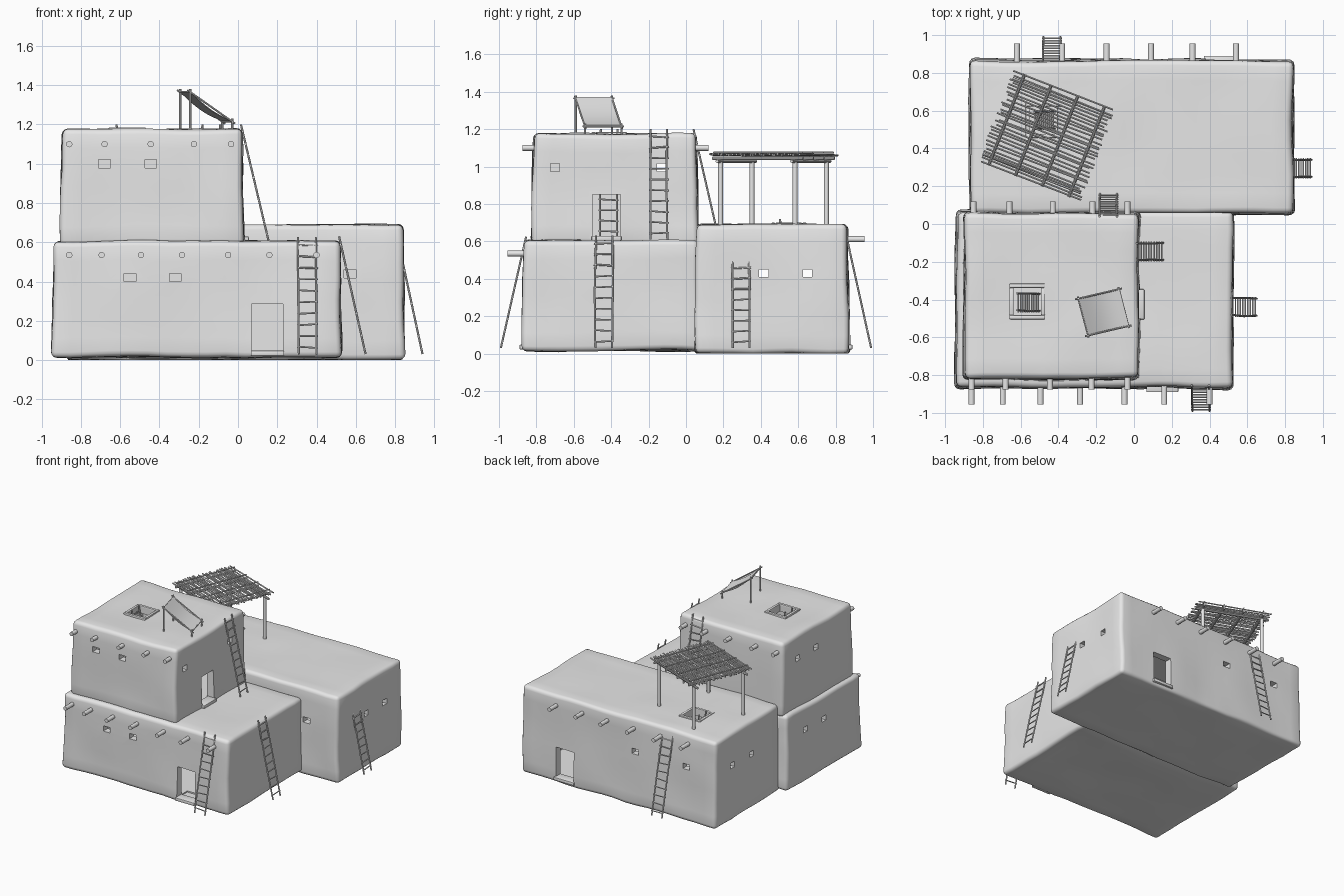
import bpy, bmesh, math, random
from mathutils import Vector, Matrix, noise

random.seed(4)
if "Cube" in bpy.data.objects:
    bpy.data.objects.remove(bpy.data.objects["Cube"])

adobe = bpy.data.materials.new("plain_grey")
adobe.use_nodes = True
adobe.diffuse_color = (0.8, 0.8, 0.8, 1)
adobe.node_tree.nodes["Principled BSDF"].inputs["Base Color"].default_value = (0.8, 0.8, 0.8, 1)


def finish(name, bm, angle=40):
    mesh = bpy.data.meshes.new(name)
    bm.to_mesh(mesh)
    bm.free()
    mesh.materials.append(adobe)
    ob = bpy.data.objects.new(name, mesh)
    bpy.context.scene.collection.objects.link(ob)
    if angle:
        smooth(ob, angle)
    return ob


def smooth(ob, angle):
    bpy.ops.object.select_all(action="DESELECT")
    ob.select_set(True)
    bpy.context.view_layer.objects.active = ob
    bpy.ops.object.shade_smooth_by_angle(angle=math.radians(angle))


def add_box(bm, lo, hi):
    lo, hi = Vector(lo), Vector(hi)
    m = Matrix.Translation((lo + hi) / 2) @ Matrix.Diagonal((*(hi - lo), 1))
    return bmesh.ops.create_cube(bm, size=1, matrix=m)["verts"]


def add_rod(bm, a, b, r, sides=8):
    a, b = Vector(a), Vector(b)
    d = b - a
    m = Matrix.Translation((a + b) / 2) @ d.to_track_quat("Z", "Y").to_matrix().to_4x4()
    bmesh.ops.create_cone(bm, cap_ends=True, segments=sides, radius1=r, radius2=r,
                          depth=d.length, matrix=m)


def centred(x, y, z, sx, sy, sz):
    return (x - sx / 2, y - sy / 2, z - sz / 2), (x + sx / 2, y + sy / 2, z + sz / 2)


# Hand-plastered room: tapered rounded box, made uneven, hollowed and pierced
def room(name, lo, hi, taper, openings, wall=0.06, floor=0.03):
    lo, hi = Vector(lo), Vector(hi)
    bm = bmesh.new()
    add_box(bm, lo, hi)
    bmesh.ops.bevel(bm, geom=bm.edges[:], offset=0.028, segments=3, profile=0.5, affect="EDGES")
    for axis in range(3):
        normal = Vector([float(i == axis) for i in range(3)])
        steps = max(4, round((hi[axis] - lo[axis]) / 0.1))
        for k in range(1, steps):
            bmesh.ops.bisect_plane(bm, geom=bm.verts[:] + bm.edges[:] + bm.faces[:],
                                   plane_co=lo.lerp(hi, k / steps), plane_no=normal)
    mid = (lo + hi) / 2
    for v in bm.verts:
        t = (v.co.z - lo.z) / (hi.z - lo.z)
        for i in range(2):
            v.co[i] -= math.copysign(taper * t, v.co[i] - mid[i])
        v.co += noise.noise_vector(v.co * 3.2) * 0.011 + noise.noise_vector(v.co * 9) * 0.003
        v.co.z = max(v.co.z, 0)
    ob = finish(name, bm, 0)

    cut = bmesh.new()
    inset = Vector((wall, wall, floor))
    add_box(cut, lo + inset, hi - Vector((wall, wall, 0.05)))
    for o in openings:
        add_box(cut, *centred(*o))
    cutter = finish(name + "_cutter", cut, 0)
    cutter.hide_render = True
    mod = ob.modifiers.new("openings", "BOOLEAN")
    mod.operation, mod.solver, mod.object, mod.use_self = "DIFFERENCE", "EXACT", cutter, True
    bpy.context.view_layer.update()
    result = bpy.data.meshes.new_from_object(ob.evaluated_get(bpy.context.evaluated_depsgraph_get()))
    ob.modifiers.clear()
    ob.data = result
    bpy.data.objects.remove(cutter)
    smooth(ob, 40)


def window_x(x, y, z):
    return (x, y, z, 0.26, 0.05, 0.042)


def window_y(x, y, z):
    return (x, y, z, 0.06, 0.26, 0.042)


HATCH = 0.145
room("back_room", (-0.875, 0.045, 0.0), (0.85, 0.875, 0.69), 0.013,
     [window_x(s, y, 0.43) for s in (-0.87, 0.84) for y in (0.415, 0.65)]
     + [window_y(x, 0.87, 0.43) for x in (-0.61, -0.16)]
     + [window_y(0.57, 0.05, 0.44), (0.46, 0.87, 0.155, 0.16, 0.26, 0.25),
        (-0.48, 0.55, 0.68, HATCH, HATCH, 0.2)])
room("lower_front_room", (-0.95, -0.875, 0.015), (0.53, 0.075, 0.605), 0.012,
     [window_y(x, -0.87, 0.42) for x in (-0.55, -0.32)]
     + [window_x(-0.94, y, 0.42) for y in (-0.17, -0.4)]
     + [(0.15, -0.87, 0.16, 0.16, 0.26, 0.25)])
room("upper_front_room", (-0.905, -0.825, 0.585), (0.03, 0.065, 1.175), 0.01,
     [window_y(x, -0.82, 1.0) for x in (-0.68, -0.445)]
     + [window_x(-0.9, y, 0.995) for y in (-0.13, -0.36)]
     + [window_x(0.02, y, 0.995) for y in (-0.13, -0.7)]
     + [(0.02, -0.425, 0.735, 0.26, 0.15, 0.23),
        (-0.565, -0.41, 1.17, HATCH, HATCH, 0.2)])


# Rounded sills below the doors and raised rims around the roof hatches
def soft_boxes(name, boxes):
    bm = bmesh.new()
    for lo, hi in boxes:
        add_box(bm, lo, hi)
    bmesh.ops.bevel(bm, geom=bm.edges[:], offset=0.005, segments=2, profile=0.5, affect="EDGES")
    finish(name, bm)


soft_boxes("front_door_sill", [centred(0.15, -0.85, 0.035, 0.17, 0.08, 0.025)])
soft_boxes("back_door_sill", [centred(0.46, 0.85, 0.035, 0.18, 0.08, 0.025)])
soft_boxes("upper_door_sill", [centred(0.015, -0.425, 0.617, 0.08, 0.16, 0.025)])
for name, x, y, z in (("back_hatch_rim", -0.48, 0.55, 0.685), ("upper_hatch_rim", -0.565, -0.41, 1.17)):
    w, off = 0.022, HATCH / 2 + 0.011
    soft_boxes(name, [centred(x, y + s * off, z, HATCH + 2 * w, w, 0.03) for s in (-1, 1)]
               + [centred(x + s * off, y, z, w, HATCH, 0.03) for s in (-1, 1)])


# Roof beam ends poking through the walls
def beam_ends(name, xs, y0, y1, z):
    bm = bmesh.new()
    for x in xs:
        add_rod(bm, (x, y0, z), (x, y1, z), 0.016, 14)
    finish(name, bm)


beam_ends("lower_front_beams", (-0.86, -0.695, -0.495, -0.285, -0.05, 0.16, 0.4), -0.79, -0.955, 0.535)
beam_ends("upper_front_beams", (-0.86, -0.68, -0.445, -0.225, -0.035), -0.74, -0.875, 1.1)
beam_ends("upper_back_beams", (-0.85, -0.66, -0.43, -0.22, -0.035), -0.02, 0.12, 1.1)
beam_ends("back_beams", (-0.62, -0.38, -0.145, 0.09, 0.31, 0.54), 0.79, 0.955, 0.612)


# Pole ladders: foot and head are the centres of the two ends
def ladder(name, foot, head, side, width=0.09, rungs=10):
    foot, head, side = Vector(foot), Vector(head), Vector(side)
    bm = bmesh.new()
    for s in (-1, 1):
        bend = side * random.uniform(-0.006, 0.006)
        mid = foot.lerp(head, 0.5) + bend
        off = side * s * width / 2
        add_rod(bm, foot + off, mid + off, 0.0055)
        add_rod(bm, mid + off, head + off + side * random.uniform(-0.005, 0.005), 0.0055)
    for k in range(rungs):
        c = foot.lerp(head, (k + 0.6) / (rungs + 0.3))
        half = side * (width / 2 + 0.008)
        tilt = Vector((0, 0, random.uniform(-0.004, 0.004)))
        add_rod(bm, c - half - tilt, c + half + tilt, 0.0045, 6)
    finish(name, bm)


X, Y = (1, 0, 0), (0, 1, 0)
ladder("front_ladder", (0.355, -0.99, 0.03), (0.355, -0.855, 0.625), X)
ladder("lower_side_ladder", (0.65, -0.44, 0.03), (0.515, -0.44, 0.63), Y)
ladder("back_room_side_ladder", (0.94, 0.295, 0.03), (0.815, 0.295, 0.61), Y)
ladder("upper_side_ladder", (0.155, -0.145, 0.61), (0.015, -0.145, 1.2), Y)
ladder("back_ladder", (-0.435, 0.99, 0.03), (-0.435, 0.855, 0.64), X)
ladder("upper_back_ladder", (-0.135, 0.16, 0.68), (-0.135, 0.04, 1.2), X)
ladder("upper_hatch_ladder", (-0.5, -0.415, 0.62), (-0.62, -0.415, 1.2), Y)
ladder("back_hatch_ladder", (-0.42, 0.55, 0.04), (-0.53, 0.55, 0.72), Y)

# Brush-roofed shade shelter on the back roof
turn = Matrix.Translation((-0.462, 0.468, 0)) @ Matrix.Rotation(math.radians(-21.6), 4, "Z")
posts, beams, brush = bmesh.new(), bmesh.new(), bmesh.new()
for a in (-0.228, 0.228):
    for b in (-0.214, 0.214):
        add_rod(posts, (a, b, 0.67), (a, b, 1.025), 0.013, 12)
for b in (-0.214, 0.214):
    add_rod(beams, (-0.28, b, 1.028), (0.28, b, 1.028), 0.009)
for a in (-0.228, -0.076, 0.076, 0.228):
    add_rod(beams, (a, -0.26, 1.045), (a, 0.26, 1.045), 0.009)
    add_rod(beams, (a, -0.255, 1.075), (a, 0.255, 1.075), 0.005)
for k in range(28):
    b = -0.25 + 0.5 * k / 27
    ends = [s * random.uniform(0.265, 0.295) for s in (-1, 1)]
    skew = [b + random.uniform(-0.007, 0.007) for _ in ends]
    add_rod(brush, (ends[0], skew[0], 1.06), (ends[1], skew[1], 1.06 + random.uniform(0, 0.008)), 0.0055, 6)
for name, bm in (("shelter_posts", posts), ("shelter_beams", beams), ("shelter_brush", brush)):
    bmesh.ops.transform(bm, matrix=turn, verts=bm.verts[:])
    finish(name, bm)

# Sloping awning on the upper roof: poles and a sagging cloth
high = [Vector((-0.295, -0.395, 1.365)), Vector((-0.243, -0.59, 1.365))]
low = [Vector((-0.08, -0.345, 1.215)), Vector((-0.03, -0.54, 1.215))]
bm = bmesh.new()
for h, l in zip(high, low):
    for p in (h, l):
        add_rod(bm, (p.x, p.y, 1.15), p + Vector((0, 0, 0.015)), 0.006)
    reach = (l - h) * 0.07
    add_rod(bm, h - reach, l + reach, 0.005)
for a, b in (high, low):
    reach = (b - a) * 0.06
    add_rod(bm, a - reach, b + reach, 0.005)
finish("awning_poles", bm)

bm = bmesh.new()
n = 8
rows = []
for i in range(n + 1):
    t = i / n
    sag = Vector((0, 0, 0.006 - 0.02 * math.sin(math.pi * t)))
    a, b = high[0].lerp(low[0], t), high[1].lerp(low[1], t)
    rows.append([bm.verts.new(a.lerp(b, j / n) + sag) for j in range(n + 1)])
for r0, r1 in zip(rows, rows[1:]):
    for j in range(n):
        bm.faces.new((r0[j], r1[j], r1[j + 1], r0[j + 1]))
bmesh.ops.recalc_face_normals(bm, faces=bm.faces[:])
bmesh.ops.solidify(bm, geom=bm.faces[:], thickness=0.004)
finish("awning_cloth", bm)
